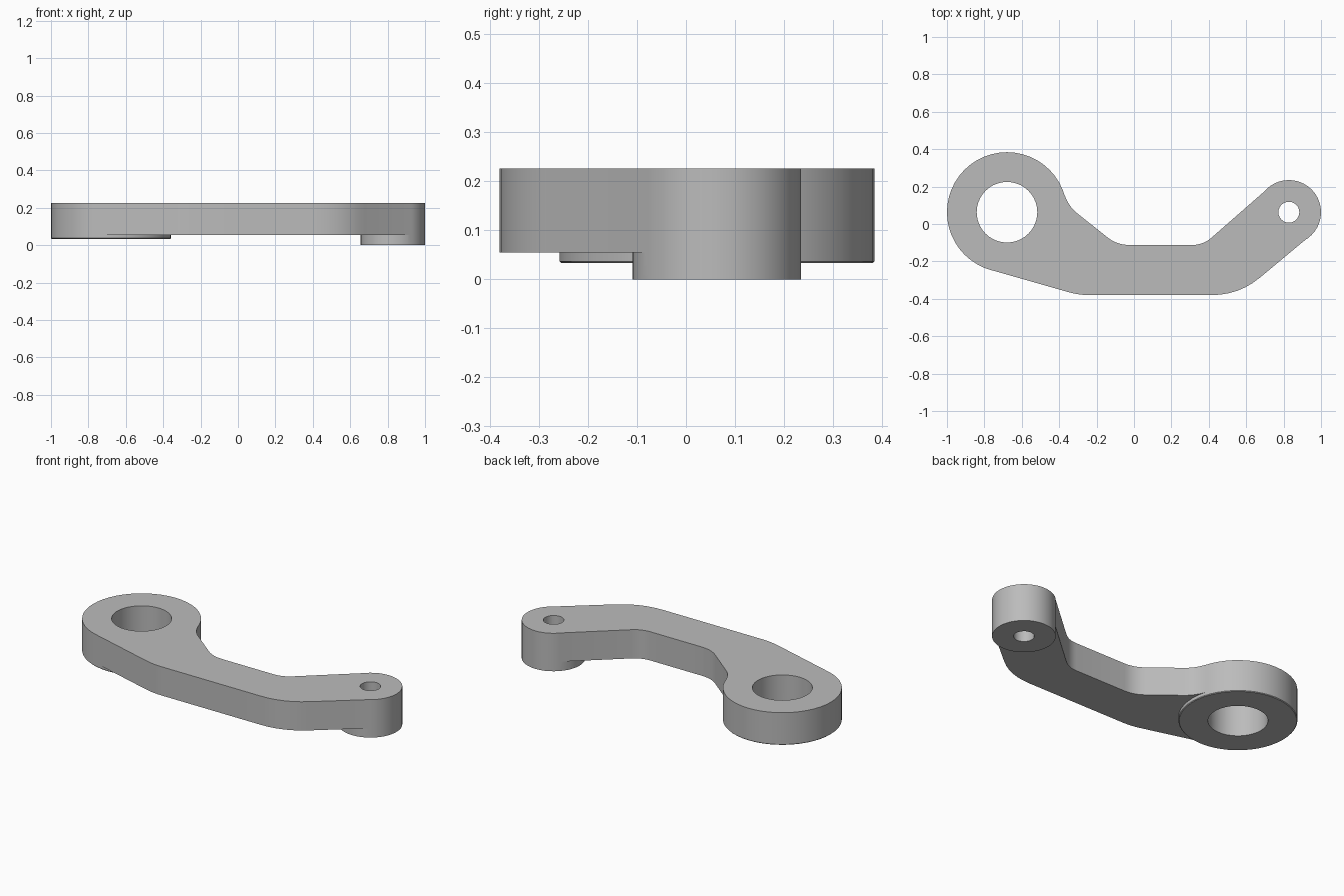
import bpy, bmesh, math
from mathutils import Vector

cube = bpy.data.objects.get("Cube")
if cube:
    bpy.data.objects.remove(cube, do_unlink=True)

TOP = 0.226
BIG, SMALL = (-0.679, 0.063), (0.828, 0.063)

steel = bpy.data.materials.new("steel grey")
steel.use_nodes = True
GREY = (0.5, 0.5, 0.5, 1)
steel.diffuse_color = GREY
steel.node_tree.nodes["Principled BSDF"].inputs["Base Color"].default_value = GREY


def prism(name, pts, z0, z1, chamfer=0):
    """Extrude a closed outline from z0 to z1, optionally chamfering the bottom rim."""
    bm = bmesh.new()
    base = bm.faces.new([bm.verts.new((x, y, z0)) for x, y in pts])
    ext = bmesh.ops.extrude_face_region(bm, geom=[base], use_keep_orig=True)
    for v in ext["geom"]:
        if isinstance(v, bmesh.types.BMVert):
            v.co.z = z1
    bmesh.ops.recalc_face_normals(bm, faces=bm.faces)
    if chamfer:
        rim = [e for e in bm.edges if all(v.co.z < z0 + 1e-5 for v in e.verts)]
        bmesh.ops.bevel(bm, geom=rim, offset=chamfer, segments=1, affect='EDGES')
    me = bpy.data.meshes.new(name)
    bm.to_mesh(me)
    bm.free()
    me.materials.append(steel)
    ob = bpy.data.objects.new(name, me)
    bpy.context.collection.objects.link(ob)
    return ob


def circle(c, r, n):
    return [(c[0] + r * math.cos(2 * math.pi * i / n),
             c[1] + r * math.sin(2 * math.pi * i / n)) for i in range(n)]


def rounded(corners, steps=6):
    """Round each (x, y, tangent length) corner of a closed outline."""
    out, n = [], len(corners)
    for i, (x, y, t) in enumerate(corners):
        p = Vector((x, y))
        if not t:
            out.append(p)
            continue
        a = p + (Vector(corners[i - 1][:2]) - p).normalized() * t
        b = p + (Vector(corners[(i + 1) % n][:2]) - p).normalized() * t
        for k in range(steps + 1):
            u = k / steps
            out.append(a * (1 - u) ** 2 + p * 2 * u * (1 - u) + b * u * u)
    return out


# Bent arm, its ends running into the two round bosses
arm = prism("bell_crank_arm", rounded([
    (*BIG, 0), (-0.765, -0.246, 0), (-0.295, -0.38, 0.058), (0.561, -0.38, 0.145),
    (0.941, -0.064, 0), (*SMALL, 0), (0.715, 0.190, 0), (0.37, -0.112, 0.058),
    (-0.091, -0.112, 0.065), (-0.342, 0.088, 0.05), (-0.398, 0.215, 0)]), 0.055, TOP)

# Bosses and the bores through them
parts = [
    (prism("large_boss", circle(BIG, 0.321, 48), 0.033, TOP, 0.004), 'UNION'),
    (prism("small_boss", circle(SMALL, 0.172, 40), 0.0, TOP), 'UNION'),
    (prism("large_bore", circle(BIG, 0.162, 40), -0.1, 0.4), 'DIFFERENCE'),
    (prism("small_bore", circle(SMALL, 0.056, 24), -0.1, 0.4), 'DIFFERENCE'),
]
for ob, op in parts:
    mod = arm.modifiers.new(ob.name, 'BOOLEAN')
    mod.object, mod.operation, mod.solver = ob, op, 'EXACT'

# Bake the booleans and drop the helpers
bpy.context.view_layer.update()
baked = bpy.data.meshes.new_from_object(
    arm.evaluated_get(bpy.context.evaluated_depsgraph_get()))
arm.modifiers.clear()
arm.data = baked
for ob, _ in parts:
    bpy.data.objects.remove(ob, do_unlink=True)

# Smooth the curved walls, keep rims sharp
bpy.ops.object.select_all(action='DESELECT')
arm.select_set(True)
bpy.context.view_layer.objects.active = arm
bpy.ops.object.shade_smooth_by_angle(angle=math.radians(30))
